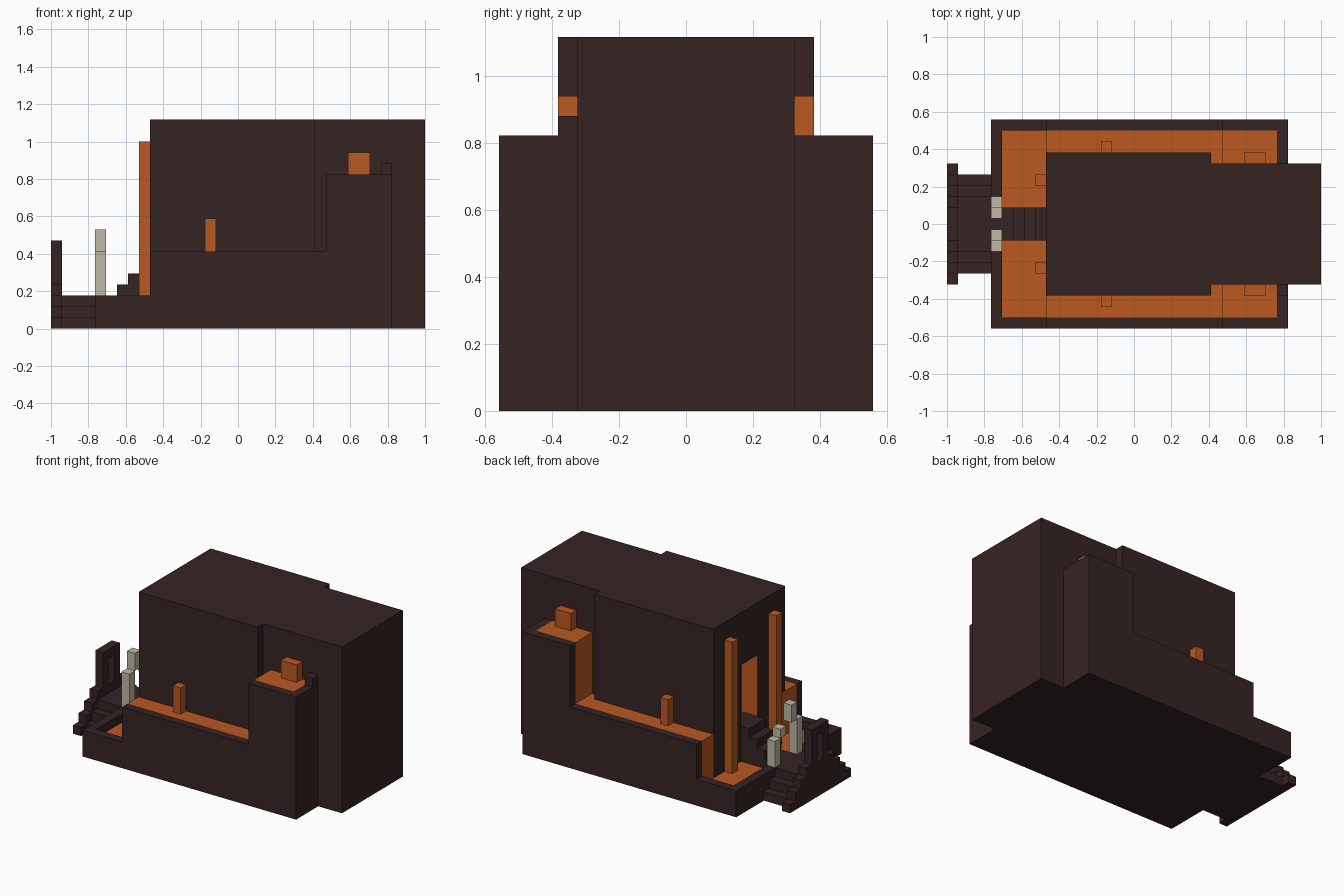
import bpy
import bmesh
from mathutils import Vector

if "Cube" in bpy.data.objects:
    bpy.data.objects.remove(bpy.data.objects["Cube"], do_unlink=True)

U = 1 / 17  # one block; x is counted from the entrance end, y from the centre line


def material(name, color):
    m = bpy.data.materials.new(name)
    m.use_nodes = True
    m.diffuse_color = (*color, 1)
    m.node_tree.nodes["Principled BSDF"].inputs["Base Color"].default_value = (*color, 1)
    return m


dark = material("dark brown stone", (0.037, 0.017, 0.017))
lava = material("lava orange", (0.50, 0.10, 0.015))
bone = material("pale bone", (0.52, 0.48, 0.39))


def box(name, x, y, z, mat=dark):
    """Axis-aligned block from (min, max) pairs in block units."""
    low = Vector((x[0] - 17, y[0], z[0])) * U
    high = Vector((x[1] - 17, y[1], z[1])) * U
    bm = bmesh.new()
    bmesh.ops.create_cube(bm, size=1)
    for v in bm.verts:
        v.co = [(low[i] + high[i]) / 2 + v.co[i] * (high[i] - low[i]) for i in range(3)]
    mesh = bpy.data.meshes.new(name)
    bm.to_mesh(mesh)
    bm.free()
    mesh.materials.append(mat)
    ob = bpy.data.objects.new(name, mesh)
    bpy.context.scene.collection.objects.link(ob)
    return ob


def pair(name, x, y, z, mat=dark):
    """The same block on both sides of the centre line."""
    box("right_" + name, x, (-y[1], -y[0]), z, mat)
    box("left_" + name, x, y, z, mat)


def cut(target, x, y, z):
    """Cut a block-shaped opening and bake the result."""
    cutter = box("cutter", x, y, z)
    cutter.hide_render = True
    mod = target.modifiers.new("opening", "BOOLEAN")
    mod.operation = "DIFFERENCE"
    mod.solver = "EXACT"
    mod.object = cutter
    graph = bpy.context.evaluated_depsgraph_get()
    mesh = bpy.data.meshes.new_from_object(target.evaluated_get(graph))
    target.modifiers.clear()
    target.data = mesh
    bpy.data.objects.remove(cutter, do_unlink=True)


# Tower with a doorway whose inner walls glow
tower = box("tower", (9, 24), (-6.5, 6.5), (0, 19))
cut(tower, (8, 11), (-1.5, 1.5), (6, 13))
tower.data.materials.clear()
tower.data.materials.append(dark)
tower.data.materials.append(lava)
for face in tower.data.polygons:
    c = face.center / U
    inside = abs(c.y) < 2 and 6.5 < c.z < 12.5 and -7.9 < c.x < -5.5
    face.material_index = 1 if inside else 0
box("rear_tower", (24, 34), (-5.5, 5.5), (0, 19))

# Stepped lava moat: foundation, outer walls and lava fill
box("foundation", (4, 31), (-9.5, 9.5), (0, 1))
box("front_rim", (4, 5), (-9.5, 9.5), (1, 3))
box("low_lava", (5, 9), (-8.5, 8.5), (1, 2), lava)
pair("low_rim", (5, 9), (8.5, 9.5), (1, 3))
pair("middle_wall", (9, 25), (8.5, 9.5), (1, 7))
pair("middle_lava", (9, 25), (5.5, 8.5), (1, 7), lava)
pair("high_wall", (25, 31), (8.5, 9.5), (1, 14))
pair("high_back_wall", (30, 31), (5.5, 8.5), (1, 14))
pair("high_lava", (25, 30), (5.5, 8.5), (1, 14), lava)
box("wall_stub", (30, 31), (-6.5, -5.5), (14, 15))

# Lava falls beside the tower
pair("tall_lava_fall", (8, 9), (3.5, 4.5), (2, 17), lava)
pair("middle_lava_spout", (14, 15), (6.5, 7.5), (7, 10), lava)
pair("high_lava_spout", (27, 29), (5.5, 6.5), (14, 16), lava)

# Path and steps up to the doorway
box("path", (5, 6), (-1.5, 1.5), (1, 3))
for i in range(3):
    box(f"door_step_{i + 1}", (6 + i, 7 + i), (-1.5, 1.5), (1, 4 + i))

# Side stairs to the entrance landing, with a stepped rail
box("landing", (1, 4), (-2.5, 2.5), (0, 3))
for i in range(2):
    pair(f"side_stair_{i + 1}", (1, 4), (3.5 - i, 4.5 - i), (0, 1 + i))
for i in range(4):
    pair(f"rail_step_{i + 1}", (0, 1), (4.5 - i, 5.5 - i), (0, 1 + i))
arch = box("rail_arch", (0, 1), (-1.5, 1.5), (0, 8))
cut(arch, (-1, 2), (-0.5, 0.5), (4, 7))

# Tusks flanking the gate, taller on the right side
box("right_tusk_base", (4, 5), (-2.5, -1.5), (3, 7), bone)
box("right_tusk_tip", (4, 5), (-1.5, -0.5), (7, 9), bone)
box("left_tusk_base", (4, 5), (1.5, 2.5), (3, 6), bone)
box("left_tusk_tip", (4, 5), (0.5, 1.5), (6, 7), bone)
